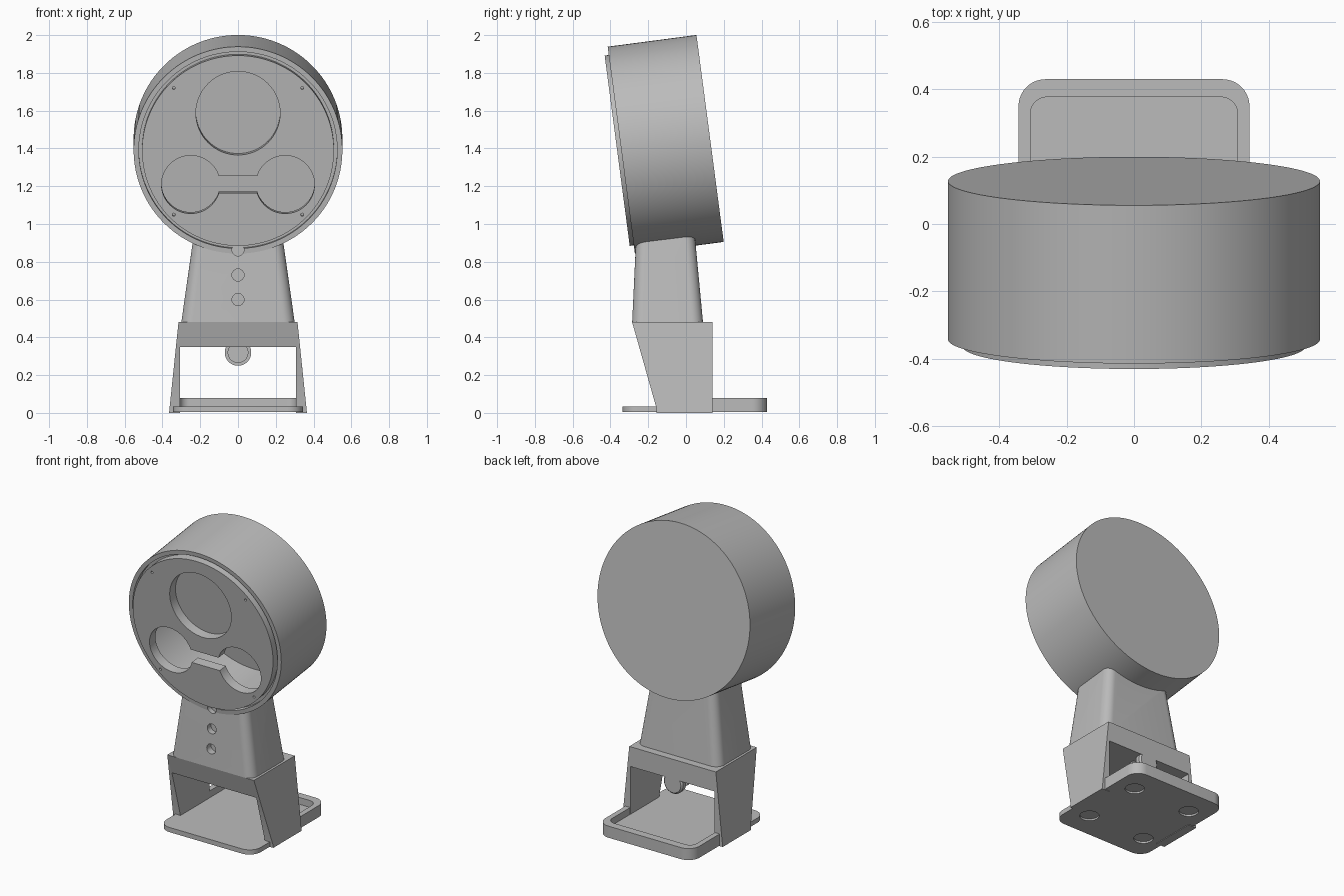
import bpy, bmesh
from math import sin, cos, pi, radians
from mathutils import Matrix, Vector

cube = bpy.data.objects.get("Cube")
if cube:
    bpy.data.objects.remove(cube, do_unlink=True)

grey = bpy.data.materials.new("plain_grey")
grey.use_nodes = True
grey.diffuse_color = (0.5, 0.5, 0.5, 1)
grey.node_tree.nodes["Principled BSDF"].inputs["Base Color"].default_value = (0.5, 0.5, 0.5, 1)

# Head frame: tilted forward, origin at the centre of the front rim, local y points back
HEAD = Matrix.Translation((0, -0.3425, 1.391)) @ Matrix.Rotation(radians(7.5), 4, "X")
IDENT = Matrix.Identity(4)


def finish(name, bm, matrix=IDENT):
    bmesh.ops.remove_doubles(bm, verts=bm.verts, dist=1e-5)
    bmesh.ops.recalc_face_normals(bm, faces=bm.faces)
    bm.transform(matrix)
    mesh = bpy.data.meshes.new(name)
    bm.to_mesh(mesh)
    bm.free()
    mesh.materials.append(grey)
    obj = bpy.data.objects.new(name, mesh)
    bpy.context.collection.objects.link(obj)
    return obj


def loft(name, ring_a, ring_b, matrix=IDENT):
    """Closed solid between two matching outlines."""
    bm = bmesh.new()
    a = [bm.verts.new(p) for p in ring_a]
    b = [bm.verts.new(p) for p in ring_b]
    bm.faces.new(a)
    bm.faces.new(b)
    for i in range(len(a)):
        j = (i + 1) % len(a)
        bm.faces.new((a[i], a[j], b[j], b[i]))
    return finish(name, bm, matrix)


def lathe(name, profile, matrix=IDENT, steps=128):
    """Spin (radius, y) points around the y axis."""
    bm = bmesh.new()
    verts = [bm.verts.new((r, y, 0)) for r, y in profile]
    edges = [bm.edges.new(pair) for pair in zip(verts, verts[1:])]
    bmesh.ops.spin(bm, geom=verts + edges, cent=(0, 0, 0), axis=(0, 1, 0),
                   angle=2 * pi, steps=steps)
    return finish(name, bm, matrix)


def disc(name, x, z, r, y0, y1, matrix=IDENT, steps=64):
    profile = [(0, y0), (r, y0), (r, y1), (0, y1)]
    return lathe(name, profile, matrix @ Matrix.Translation((x, 0, z)), steps)


def box(name, x0, x1, y0, y1, z0, z1, matrix=IDENT):
    ring = [(x0, y0), (x1, y0), (x1, y1), (x0, y1)]
    return loft(name, [(*p, z0) for p in ring], [(*p, z1) for p in ring], matrix)


def rounded(half, y0, y1, r, z, n=10):
    """Rounded rectangle outline at height z."""
    corners = [(half - r, y1 - r), (r - half, y1 - r), (r - half, y0 + r), (half - r, y0 + r)]
    return [(cx + r * cos(t), cy + r * sin(t), z)
            for k, (cx, cy) in enumerate(corners)
            for t in [(k + i / n) * pi / 2 for i in range(n + 1)]]


def cut(obj, *cutters):
    for c in cutters:
        c.hide_render = True
        mod = obj.modifiers.new("cut", "BOOLEAN")
        mod.operation = "DIFFERENCE"
        mod.solver = "EXACT"
        mod.object = c
        with bpy.context.temp_override(object=obj, active_object=obj):
            bpy.ops.object.modifier_apply(modifier=mod.name)
        bpy.data.objects.remove(c, do_unlink=True)


# Head: hollow drum with a stepped front rim
shell = lathe("head_shell", [(0, 0.474), (0.5525, 0.474), (0.5525, 0), (0.525, 0),
                             (0.525, 0.03), (0.5, 0.03), (0.5, 0.45), (0, 0.45)], HEAD)

# Face plate with a round window, two linked round openings and screw holes
plate = lathe("face_plate", [(0, -0.022), (0.508, -0.022), (0.508, 0.04), (0, 0.04)], HEAD)
cut(plate, disc("window_cut", 0, 0.2, 0.223, -0.1, 0.1, HEAD))
for s in (-1, 1):
    cut(plate, disc("opening_cut", s * 0.25, -0.181, 0.155, -0.1, 0.1, HEAD))
    for z in (0.335, -0.342):
        cut(plate, disc("screw_cut", s * 0.34, z, 0.008, -0.1, 0, HEAD, 12))
cut(plate, box("channel_cut", -0.15, 0.15, -0.1, 0.1, -0.226, -0.136, HEAD))
window = disc("window_disc", 0, 0.2, 0.235, 0.039, 0.055, HEAD)

# Neck: tapered rounded column, trimmed to the drum
neck = loft("neck", rounded(0.30, -0.285, 0.09, 0.06, 0.48),
            rounded(0.219, -0.258, 0.036, 0.05, 1.05))
cut(neck, lathe("drum_cut", [(0, 0.001), (0.552, 0.001), (0.552, 0.473), (0, 0.473)], HEAD))
for z in (0.6, 0.73, 0.863):
    cut(neck, disc("button_cut", 0, z, 0.032, -0.5, -0.235, steps=32))
cut(shell, disc("button_cut", 0, 0.863, 0.032, -0.5, -0.24, steps=32))

# Bracket: side profile widened towards the floor, with a through opening
side = [(-0.285, 0.48), (0.14, 0.48), (0.14, 0), (-0.155, 0), (-0.155, 0.02)]
bracket = loft("bracket", *[[(s * (0.365 - 0.104 * z), y, z) for y, z in side] for s in (-1, 1)])
cut(bracket, box("bracket_cut", -0.307, 0.307, -1, 1, -1, 0.35))

# Knob under the bracket
knob = lathe("knob", [(0, 0.02), (0.055, 0.02), (0.055, 0.05), (0.03, 0.05), (0.03, 0.1),
                      (0.07, 0.1), (0.07, 0.13), (0.06, 0.14), (0, 0.14)],
             Matrix.Translation((0, 0, 0.32)), 48)

# Base tray: raised rim at the back, low tongue at the front, foot recesses below
base = loft("base_tray", rounded(0.343, -0.335, 0.43, 0.08, 0.004),
            rounded(0.343, -0.335, 0.43, 0.08, 0.08))
cut(base, loft("recess_cut", rounded(0.308, -0.9, 0.377, 0.05, 0.035),
               rounded(0.308, -0.9, 0.377, 0.05, 0.3)))
cut(base, box("tongue_cut", -1, 1, -1, 0.13, 0.035, 0.4))
for sx in (-1, 1):
    for sy in (-1, 1):
        spot = Matrix.Translation((sx * 0.21, 0.047 + sy * 0.21, 0)) @ Matrix.Rotation(pi / 2, 4, "X")
        cut(base, disc("foot_cut", 0, 0, 0.058, -0.1, 0.016, spot, 48))

# Smooth curved walls, keep edges sharp
for obj in (shell, plate, window, neck, bracket, knob, base):
    bpy.ops.object.select_all(action="DESELECT")
    obj.select_set(True)
    bpy.context.view_layer.objects.active = obj
    bpy.ops.object.shade_smooth_by_angle(angle=radians(30))
